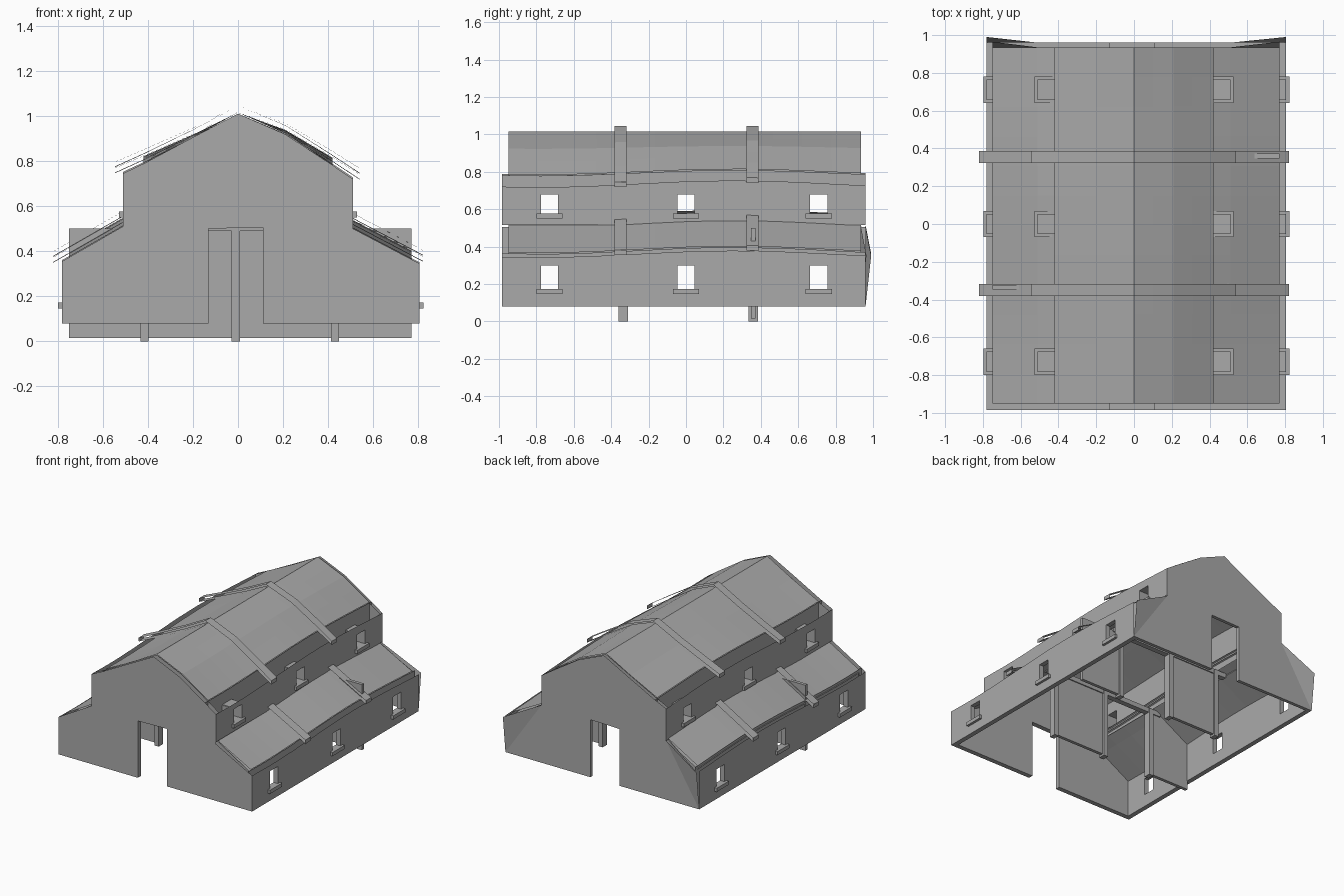
import bpy, bmesh, math
from mathutils import Vector

cube = bpy.data.objects.get("Cube")
if cube:
    bpy.data.objects.remove(cube)

grey = bpy.data.materials.new("plain_grey")
grey.use_nodes = True
tone = (0.4, 0.4, 0.4, 1)
grey.diffuse_color = tone
grey.node_tree.nodes["Principled BSDF"].inputs["Base Color"].default_value = tone


def finish(name, bm, weld=True):
    if weld:
        bmesh.ops.remove_doubles(bm, verts=bm.verts, dist=0.0005)
    mesh = bpy.data.meshes.new(name)
    bm.to_mesh(mesh)
    bm.free()
    mesh.materials.append(grey)
    ob = bpy.data.objects.new(name, mesh)
    bpy.context.collection.objects.link(ob)
    return ob


def face(bm, points, facing):
    """Add a face whose normal agrees with the given direction."""
    f = bm.faces.new([bm.verts.new(p) for p in points])
    f.normal_update()
    if f.normal.dot(Vector(facing)) < 0:
        f.normal_flip()


def box(name, lo, hi):
    bm = bmesh.new()
    bmesh.ops.create_cube(bm, size=1)
    for v in bm.verts:
        v.co = [(a + b) / 2 + c * (b - a) for a, b, c in zip(lo, hi, v.co)]
    return finish(name, bm)


FRONT, BACK, BASE = -0.985, 0.96, 0.08
ROOF_FRONT, ROOF_BACK = -0.95, 0.935
WINDOWS = (-0.73, 0.0, 0.71)
UPPER = [(-0.51, 0.76), (-0.41, 0.805), (-0.2, 0.905), (0, 1.01),
         (0.21, 0.925), (0.41, 0.80), (0.51, 0.735)]
LOWER = {-1: [(-0.41, 0.575), (-0.51, 0.525), (-0.78, 0.37)],
         1: [(0.41, 0.565), (0.51, 0.515), (0.805, 0.36)]}


def height(profile, x):
    """Height of a profile at x, extended past its ends."""
    pts = sorted(profile)
    i = 0
    while i < len(pts) - 2 and x > pts[i + 1][0]:
        i += 1
    (x0, z0), (x1, z1) = pts[i], pts[i + 1]
    return z0 + (z1 - z0) * (x - x0) / (x1 - x0)


def sag(x, y):
    """Gentle sway of the old timber along its length."""
    return 0.018 * math.sin(3 * y + 0.8) * min(1, abs(x) * 2)


def sheet(bm, xs, profile, lift, facing, y0, y1, steps):
    for a, b in zip(xs, xs[1:]):
        for i in range(steps):
            ya, yb = (y0 + (y1 - y0) * k / steps for k in (i, i + 1))
            face(bm, [(x, y, height(profile, x) + lift + sag(x, y))
                      for x, y in ((a, ya), (b, ya), (b, yb), (a, yb))], (0, 0, facing))


# Roof slopes: an upper and a lower skin
def roof(name, xs, profile):
    bm = bmesh.new()
    sheet(bm, xs, profile, 0.005, 1, ROOF_FRONT, ROOF_BACK, 12)
    sheet(bm, xs, profile, -0.02, -1, ROOF_FRONT, ROOF_BACK, 12)
    finish(name, bm)


# Roof straps standing just clear of the slopes
def strap(name, xs, profile, y):
    bm = bmesh.new()
    sheet(bm, xs, profile, 0.035, 1, y - 0.032, y + 0.032, 1)
    sheet(bm, xs, profile, 0.008, -1, y - 0.032, y + 0.032, 1)
    for x, out in ((xs[0], -1), (xs[-1], 1)):
        z = height(profile, x) + sag(x, y)
        face(bm, [(x, y - 0.032, z + 0.008), (x, y + 0.032, z + 0.008),
                  (x, y + 0.032, z + 0.035), (x, y - 0.032, z + 0.035)], (out, 0, 0))
    finish(name, bm)


# Long walls: outer and inner skins with window openings
def long_wall(name, xo, xi, z0, profile, win):
    side = 1 if xo > 0 else -1
    bm = bmesh.new()
    ys = sorted({FRONT, BACK, -0.5, -0.25, 0.25, 0.5} |
                {w + d for w in WINDOWS for d in (-0.05, 0.05)})
    for x, facing in ((xo, side), (xi, -side)):
        for ya, yb in zip(ys, ys[1:]):
            hole = any(abs((ya + yb) / 2 - w) < 0.01 for w in WINDOWS)
            tops = [height(profile, x) + sag(x, y) for y in (ya, yb)]
            rows = [(z0, z0), (win[0], win[0]), (win[1], win[1]), tops]
            for r, (lo, hi) in enumerate(zip(rows, rows[1:])):
                if not (hole and r == 1):
                    face(bm, [(x, ya, lo[0]), (x, yb, lo[1]), (x, yb, hi[1]), (x, ya, hi[0])],
                         (facing, 0, 0))
    if z0 == BASE:
        face(bm, [(xo, FRONT, z0), (xo, BACK, z0), (xi, BACK, z0), (xi, FRONT, z0)], (0, 0, -1))
    finish(name, bm)
    # Window linings and sills
    a, b = sorted((xo, xi))
    for n, y in enumerate(WINDOWS):
        for part, lo, hi in (
                ("head", (a, y - 0.052, win[1] - 0.006), (b, y + 0.052, win[1] + 0.006)),
                ("near_jamb", (a, y - 0.054, win[0]), (b, y - 0.046, win[1])),
                ("far_jamb", (a, y + 0.046, win[0]), (b, y + 0.054, win[1]))):
            box(f"{name}_window_{part}_{n}", lo, hi)
        s0, s1 = sorted((xi, xo + side * 0.018))
        box(f"{name}_window_sill_{n}", (s0, y - 0.07, win[0] - 0.015), (s1, y + 0.07, win[0] + 0.012))


# End walls with a central doorway
def gable(name, y_out, y_in, facing):
    bm = bmesh.new()
    door = [(-0.13, BASE), (-0.13, 0.5), (0.11, 0.505), (0.11, BASE)]
    outline = ([(-0.78, BASE)] + door + [(0.805, BASE)] + LOWER[1][:0:-1] +
               UPPER[::-1] + LOWER[-1][1:])
    ends = {}
    for y, way in ((y_out, facing), (y_in, -facing)):
        pts = []
        for x, z in outline:
            bulge = 0.03 if facing > 0 and 0.3 < z < 0.4 else 0
            if y == y_in:
                x = max(-0.75, min(0.77, x))
            pts.append((x, y + bulge, z + (sag(x, y) if z > 0.35 and abs(x) > 0.2 else 0)))
        face(bm, pts, (0, way, 0))
        ends[y] = pts
    for i, way in enumerate(((0, 0, -1), (1, 0, 0), (0, 0, -1), (-1, 0, 0), (0, 0, -1))):
        face(bm, [ends[y_out][i], ends[y_out][i + 1], ends[y_in][i + 1], ends[y_in][i]], way)
    bmesh.ops.triangulate(bm, faces=[f for f in bm.faces if len(f.verts) > 4])
    finish(name, bm)


gable("front_gable", FRONT, ROOF_FRONT, -1)
gable("back_gable", BACK, ROOF_BACK, 1)
roof("upper_roof", [-0.42, -0.2, 0, 0.1, 0.21, 0.31, 0.42], UPPER)

STRAPS = (("front", -0.35), ("back", 0.355))
for end, y in STRAPS:
    strap(f"upper_{end}_strap", [-0.545, -0.41, -0.2, 0, 0.1, 0.21, 0.31, 0.41, 0.54], UPPER, y)

for side, label in ((1, "left"), (-1, "right")):
    lower_xs = [0.41, 0.51, 0.64, 0.77] if side > 0 else [-0.75, -0.63, -0.51, -0.41]
    roof(f"{label}_lower_roof", lower_xs, LOWER[side])
    eave = 0.805 if side > 0 else -0.78
    long_wall(f"{label}_lower_wall", eave, eave - side * 0.035, BASE, LOWER[side], (0.16, 0.305))
    long_wall(f"{label}_upper_wall", side * 0.51, side * 0.42, 0.515, UPPER, (0.565, 0.685))
    for end, y in STRAPS:
        strap(f"{label}_lower_{end}_strap", [0.51, 0.65, 0.82] if side > 0 else [-0.82, -0.65, -0.51],
              LOWER[side], y)

# Stall partitions, posts and tie beams inside
PANELS = {"front": [(-0.75, -0.43), (0.0, 0.43)], "back": [(-0.43, 0.0), (0.43, 0.77)]}
for end, y in (("front", -0.335), ("back", 0.36)):
    for n, (a, b) in enumerate(PANELS[end]):
        box(f"{end}_stall_panel_{n}", (a, y - 0.012, 0.015), (b, y + 0.012, 0.5))
    for n, x in enumerate((-0.415, -0.01, 0.43)):
        box(f"{end}_stall_post_{n}", (x - 0.018, y - 0.025, 0.0), (x + 0.018, y + 0.025, 0.52))
    box(f"{end}_tie_beam", (-0.5, y - 0.02, 0.49), (0.5, y + 0.02, 0.525))
